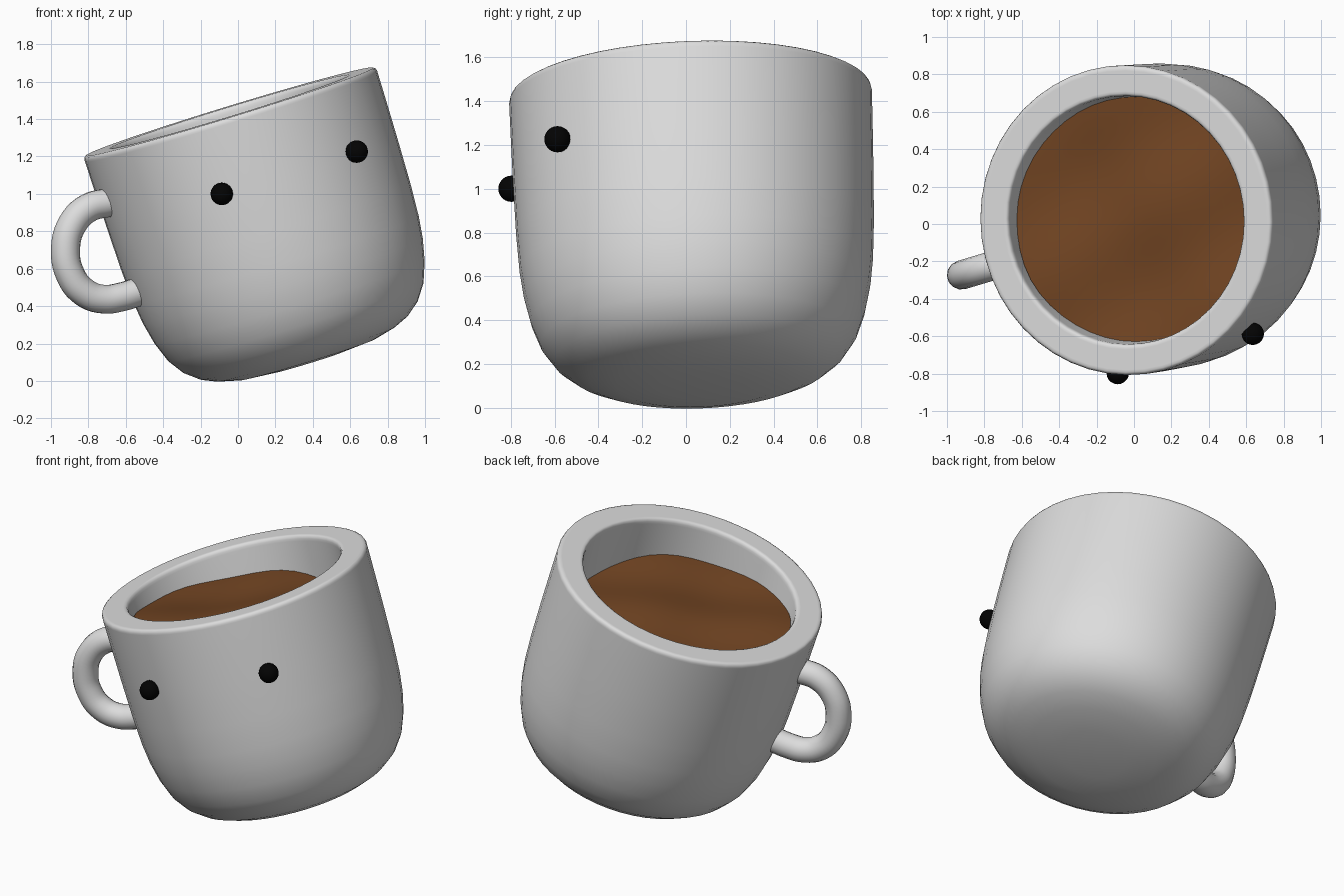
import bpy, bmesh
from math import sin, cos, pi, radians
from mathutils import Matrix, Vector

if "Cube" in bpy.data.objects:
    bpy.data.objects.remove(bpy.data.objects["Cube"], do_unlink=True)

SEGMENTS = 48
DEPTH_STRETCH = 1.013
# Leaning frame whose origin is the middle of the rim
LEAN = (Matrix.Translation((-0.045, 0.02, 1.44))
        @ Matrix.Rotation(radians(2.2), 4, "X")
        @ Matrix.Rotation(radians(-17), 4, "Y"))


def material(name, color, roughness):
    mat = bpy.data.materials.new(name)
    mat.use_nodes = True
    mat.diffuse_color = (*color, 1)
    shader = mat.node_tree.nodes["Principled BSDF"]
    shader.inputs["Base Color"].default_value = (*color, 1)
    shader.inputs["Roughness"].default_value = roughness
    return mat


def finish(obj, mat, angle=50):
    obj.data.materials.clear()
    obj.data.materials.append(mat)
    bpy.ops.object.select_all(action="DESELECT")
    obj.select_set(True)
    bpy.context.view_layer.objects.active = obj
    bpy.ops.object.shade_smooth_by_angle(angle=radians(angle))


def revolve(name, profile, mat, shape):
    """Spin a radius/height profile, reshape it, then lean it."""
    bm = bmesh.new()
    verts = [bm.verts.new((r, 0, z)) for r, z in profile]
    edges = [bm.edges.new(pair) for pair in zip(verts, verts[1:])]
    bmesh.ops.spin(bm, geom=verts + edges, cent=(0, 0, 0), axis=(0, 0, 1),
                   angle=2 * pi, steps=SEGMENTS)
    bmesh.ops.remove_doubles(bm, verts=bm.verts, dist=0.0005)
    bmesh.ops.recalc_face_normals(bm, faces=bm.faces)
    for v in bm.verts:
        v.co = LEAN @ shape(v.co)
    mesh = bpy.data.meshes.new(name)
    bm.to_mesh(mesh)
    bm.free()
    obj = bpy.data.objects.new(name, mesh)
    bpy.context.collection.objects.link(obj)
    finish(obj, mat)
    return obj


def body_shape(co):
    return Vector((co.x - 0.008 * co.z,
                   co.y * DEPTH_STRETCH + 0.004 * co.z, co.z))


def liquid_shape(co):
    wave = 0.014 * sin(7 * co.x + 4 * co.y) + 0.014 * cos(8 * co.y - 5 * co.x)
    slope = -0.15 * co.x - 0.05 * co.y
    return body_shape(Vector((co.x, co.y, co.z + wave + slope)))


ceramic = material("white ceramic", (0.72, 0.72, 0.72), 0.5)
coffee = material("coffee brown", (0.165, 0.058, 0.016), 0.5)
black = material("eye black", (0.001, 0.001, 0.001), 0.5)

# Cup: outside from the base up, over the flat rim, and down the inside
revolve("cup", [
    (0, -1.41), (0.2, -1.405), (0.38, -1.39), (0.5, -1.36), (0.58, -1.325),
    (0.655, -1.265), (0.714, -1.18), (0.755, -1.07), (0.782, -0.95),
    (0.797, -0.83), (0.807, -0.65), (0.813, -0.4), (0.816, -0.2),
    (0.818, -0.03), (0.818, -0.02), (0.813, -0.006), (0.803, 0), (0.79, 0),
    (0.682, 0), (0.67, 0), (0.661, -0.006), (0.656, -0.02), (0.655, -0.035),
    (0.642, -0.3), (0.63, -0.8), (0.55, -1.1), (0.35, -1.22), (0, -1.25)],
    ceramic, body_shape)

# Liquid: a gently rippled disc that meets the inner wall
revolve("liquid", [(0.648 * i / 14, -0.225) for i in range(15)],
        coffee, liquid_shape)

# Handle: a round tube with its ends sunk into the cup wall
path = [(-0.64, 0.962), (-0.70, 0.952), (-0.80, 0.925), (-0.885, 0.84),
        (-0.922, 0.71), (-0.895, 0.565), (-0.82, 0.472), (-0.72, 0.437),
        (-0.62, 0.45), (-0.54, 0.474)]
curve = bpy.data.curves.new("handle", "CURVE")
curve.dimensions = "3D"
curve.bevel_depth = 0.078
curve.bevel_resolution = 5
curve.use_fill_caps = True
spline = curve.splines.new("BEZIER")
spline.resolution_u = 5
spline.bezier_points.add(len(path) - 1)
for point, (x, z) in zip(spline.bezier_points, path):
    point.co = (x, -0.275 + 0.3 * (x + 0.93), z)
    point.handle_left_type = point.handle_right_type = "AUTO"
handle = bpy.data.objects.new("handle", curve)
bpy.context.collection.objects.link(handle)
bpy.ops.object.select_all(action="DESELECT")
handle.select_set(True)
bpy.context.view_layer.objects.active = handle
bpy.ops.object.convert(target="MESH")
finish(bpy.context.view_layer.objects.active, ceramic)

# Eyes: small beads half sunk into the front
for name, place in (("right_eye", (-0.087, -0.797, 1.0)),
                    ("left_eye", (0.635, -0.587, 1.226))):
    bpy.ops.mesh.primitive_uv_sphere_add(segments=20, ring_count=12,
                                         radius=0.06, location=place)
    eye = bpy.context.object
    eye.name = eye.data.name = name
    finish(eye, black)
